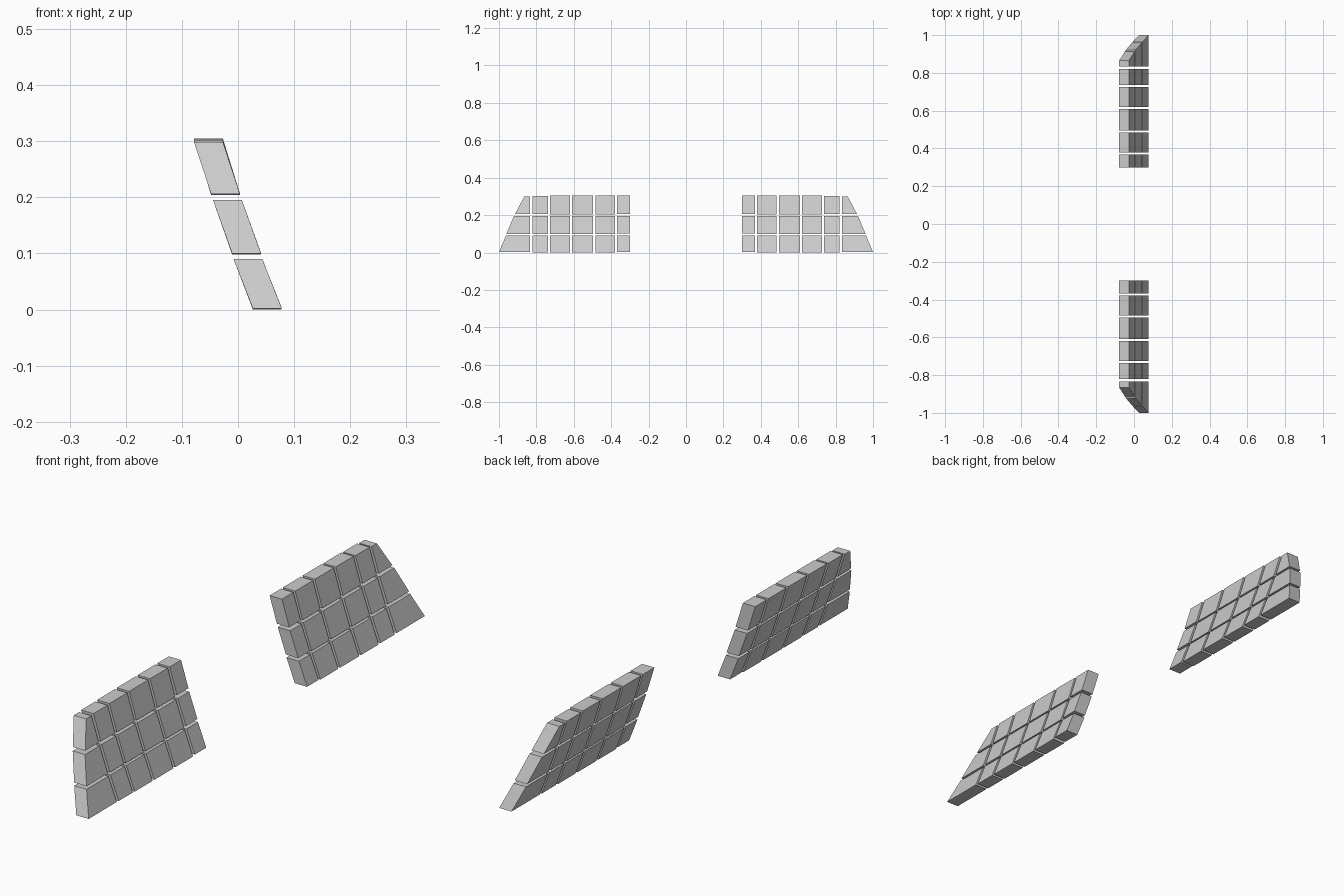
import bpy, bmesh

if "Cube" in bpy.data.objects:
    bpy.data.objects.remove(bpy.data.objects["Cube"])

# Rows: (z low, z high, x back low, x back high, outer y low, outer y high)
ROWS = [(0.000, 0.090, 0.0265, -0.008, 1.000, 0.963),
        (0.098, 0.195, -0.0105, -0.0445, 0.960, 0.920),
        (0.204, 0.304, -0.048, -0.0785, 0.914, 0.865)]
# Column spans from the inner edge outward; None = slanted outer end
COLS = [(0.300, 0.368), (0.379, 0.485), (0.496, 0.609),
        (0.620, 0.726), (0.737, 0.821), (0.833, None)]
TOP_LIFT = [0.001, 0.001, 0.001, 0.0, -0.002, -0.005]
LOW_LIFT = [0.003, 0.0, 0.0, 0.0, 0.001, 0.002]
DEPTH = 0.0515


def add_block(bm, row, col, ci, side):
    z0, z1, xa, xb, end0, end1 = row
    z0 += LOW_LIFT[ci]
    if row is ROWS[-1]:
        z1 += TOP_LIFT[ci]
    y0, y1 = col
    lo, hi = (y1, y1) if y1 else (end0, end1)
    rings = []
    for z, x, yo in ((z0, xa, lo), (z1, xb, hi)):
        pts = [(x, y0), (x + DEPTH, y0), (x + DEPTH, yo), (x, yo)]
        rings.append([bm.verts.new((px, side * py, z)) for px, py in pts])
    b, t = rings
    bm.faces.new(b[::-1])
    bm.faces.new(t)
    for i in range(4):
        j = (i + 1) % 4
        bm.faces.new((b[i], b[j], t[j], t[i]))


# Two mirrored leaning panels of separate blocks
for side, name in ((1, "block_panel_back"), (-1, "block_panel_front")):
    bm = bmesh.new()
    for row in ROWS:
        for ci, col in enumerate(COLS):
            add_block(bm, row, col, ci, side)
    bmesh.ops.recalc_face_normals(bm, faces=bm.faces)
    mesh = bpy.data.meshes.new(name)
    bm.to_mesh(mesh)
    bm.free()
    bpy.context.collection.objects.link(bpy.data.objects.new(name, mesh))
